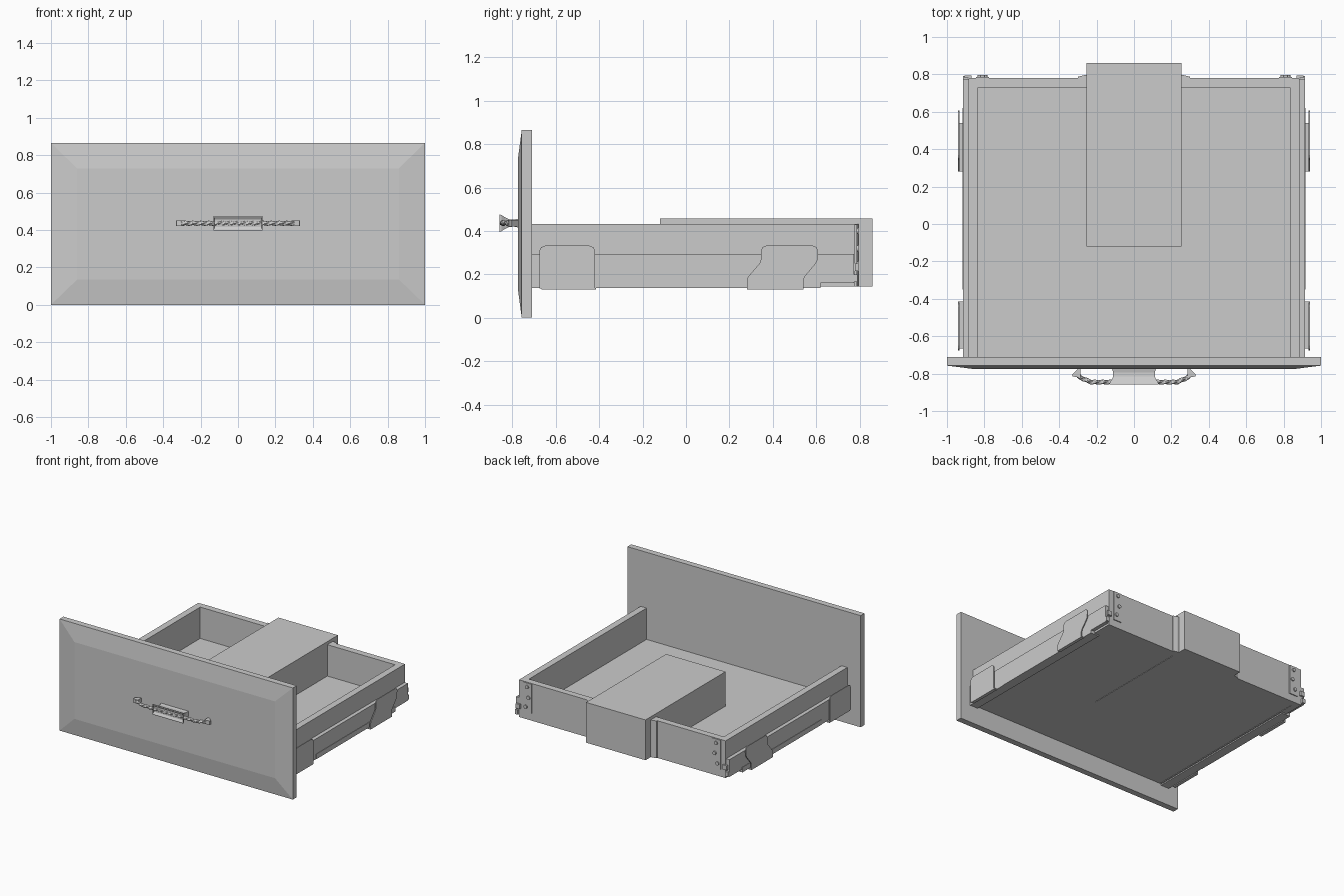
import bpy, bmesh, math
from mathutils import Vector

if "Cube" in bpy.data.objects:
    bpy.data.objects.remove(bpy.data.objects["Cube"])

def finish(name, bm, smooth=False):
    bmesh.ops.recalc_face_normals(bm, faces=bm.faces)
    me = bpy.data.meshes.new(name)
    bm.to_mesh(me)
    bm.free()
    ob = bpy.data.objects.new(name, me)
    bpy.context.collection.objects.link(ob)
    if smooth:
        for p in me.polygons:
            p.use_smooth = True
    return ob

def loft(name, rings, smooth=False):
    """Skin closed rings of equal length and cap both ends."""
    bm = bmesh.new()
    vs = [[bm.verts.new(p) for p in r] for r in rings]
    n = len(rings[0])
    for a, b in zip(vs, vs[1:]):
        for i in range(n):
            j = (i + 1) % n
            bm.faces.new((a[i], a[j], b[j], b[i]))
    bm.faces.new(vs[0])
    bm.faces.new(vs[-1][::-1])
    return finish(name, bm, smooth)

def rect(y, hx, z0, z1, cx=0):
    return [(cx - hx, y, z0), (cx + hx, y, z0), (cx + hx, y, z1), (cx - hx, y, z1)]

def box(name, x0, x1, y0, y1, z0, z1):
    return loft(name, [rect(y, (x1 - x0) / 2, z0, z1, (x0 + x1) / 2) for y in (y0, y1)])

def prism_x(name, pts, x0, x1):
    return loft(name, [[(x, y, z) for y, z in pts] for x in (x0, x1)])

def prism_z(name, pts, z0, z1):
    return loft(name, [[(x, y, z) for x, y in pts] for z in (z0, z1)])

def disc(name, x, y0, y1, z, r):
    ring = [(r * math.cos(i * math.pi / 6), r * math.sin(i * math.pi / 6)) for i in range(12)]
    return loft(name, [[(x + a, y, z + b) for a, b in ring] for y in (y0, y1)])

# Front panel with sloped border
loft("front_panel", [rect(-0.71, 1, 0, 0.865), rect(-0.757, 1, 0, 0.865),
                     rect(-0.775, 0.86, 0.135, 0.73)])

# Tray
box("drawer_floor", -0.84, 0.84, -0.71, 0.735, 0.148, 0.19)
box("back_wall", -0.84, 0.84, 0.73, 0.78, 0.145, 0.433)

# Boxed-in plumbing cover at the rear
box("pipe_cover", -0.255, 0.255, -0.12, 0.86, 0.145, 0.457)

front_plate = [(-0.675, 0.135), (-0.675, 0.31), (-0.668, 0.325), (-0.65, 0.332),
               (-0.445, 0.332), (-0.427, 0.325), (-0.42, 0.31), (-0.42, 0.135)]
rear_plate = [(0.28, 0.135), (0.28, 0.175), (0.287, 0.19), (0.34, 0.252), (0.346, 0.27),
              (0.346, 0.31), (0.353, 0.325), (0.37, 0.332), (0.585, 0.332), (0.602, 0.325),
              (0.608, 0.31), (0.606, 0.265), (0.598, 0.25), (0.548, 0.19), (0.541, 0.175),
              (0.541, 0.135)]

for s, side in ((-1, "left"), (1, "right")):
    def sbox(name, x0, x1, *r):
        return box(f"{side}_{name}", min(s * x0, s * x1), max(s * x0, s * x1), *r)

    sbox("wall", 0.835, 0.886, -0.71, 0.78, 0.145, 0.433)

    # Slide rail: web, foot and raised tail
    sbox("slide_web", 0.886, 0.915, -0.71, 0.775, 0.16, 0.293)
    sbox("slide_foot", 0.845, 0.915, -0.71, 0.62, 0.136, 0.16)
    sbox("slide_lip", 0.905, 0.918, -0.35, 0.62, 0.136, 0.175)
    sbox("slide_hook", 0.89, 0.915, 0.775, 0.79, 0.165, 0.2)
    sbox("slide_stop", 0.87, 0.905, 0.78, 0.795, 0.215, 0.25)

    # Cabinet mounting plates with bottom flanges
    prism_x(f"{side}_front_plate", front_plate, s * 0.933, s * 0.94)
    sbox("front_plate_flange", 0.915, 0.94, -0.665, -0.415, 0.13, 0.138)
    prism_x(f"{side}_rear_plate", rear_plate, s * 0.933, s * 0.94)
    sbox("rear_plate_flange", 0.915, 0.94, 0.28, 0.541, 0.13, 0.138)

    # Rear bracket with screws
    sbox("rear_bracket", 0.775, 0.845, 0.78, 0.787, 0.2, 0.43)
    for i, (dx, z) in enumerate(((0, 0.4), (-0.012, 0.32), (0.012, 0.245))):
        disc(f"{side}_bracket_screw_{i}", s * (0.81 + dx), 0.785, 0.796, z, 0.014)

    # Tapered cover strip beside the pipe cover
    prism_z(f"{side}_cover_strip", [(s * 0.25, 0.78), (s * 0.25, 0.796), (s * 0.265, 0.796),
                                    (s * 0.3, 0.787), (s * 0.3, 0.78)], 0.145, 0.433)

    # Handle foot
    prism_z(f"{side}_handle_foot", [(s * 0.285, -0.774), (s * 0.298, -0.774), (s * 0.332, -0.806),
                                    (s * 0.328, -0.815), (s * 0.285, -0.822)], 0.421, 0.451)

# Handle bar: twisted rope swept along a bowed path
ZC = 0.436
path = [Vector(p) for p in ((-0.3, -0.812, ZC), (-0.285, -0.822, ZC), (-0.23, -0.845, ZC),
                            (0.23, -0.845, ZC), (0.285, -0.822, ZC), (0.3, -0.812, ZC))]
rings = []
for a, b in zip(path, path[1:]):
    steps = max(2, int((b - a).length / 0.004))
    t = (b - a).normalized()
    n = Vector((-t.y, t.x, 0))
    for k in range(steps):
        p = a.lerp(b, k / steps)
        ring = []
        for i in range(12):
            ang = i * math.pi / 6
            r = 0.011 + 0.003 * math.cos(3 * ang + p.x * 150)
            ring.append(p + n * (r * math.cos(ang)) + Vector((0, 0, r * math.sin(ang))))
        rings.append(ring)
loft("handle_rope", rings)

# Handle centre grip, pinched in the middle and flared at the front
loft("handle_grip", [rect(y, hx, ZC - hz, ZC + hz) for y, hx, hz in
                     ((-0.774, 0.118, 0.02), (-0.795, 0.111, 0.016), (-0.815, 0.111, 0.018),
                      (-0.835, 0.121, 0.027), (-0.85, 0.13, 0.037), (-0.859, 0.131, 0.04),
                      (-0.859, 0.128, 0.034), (-0.85, 0.126, 0.02))])
